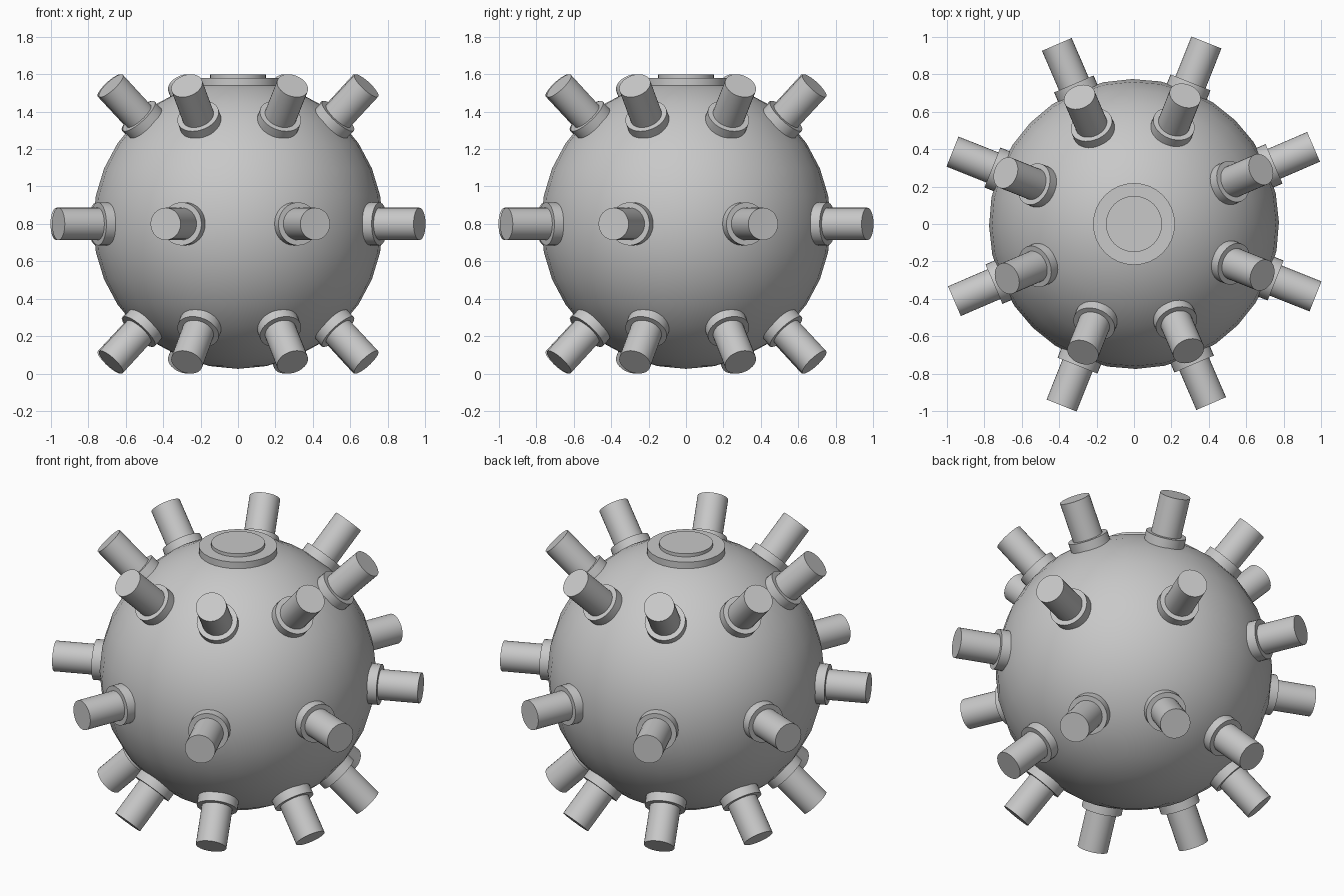
import bpy
import math
from mathutils import Matrix, Vector

cube = bpy.data.objects.get("Cube")
if cube:
    bpy.data.objects.remove(cube, do_unlink=True)

# Single painted metal colour
GREY = (0.58, 0.58, 0.58, 1.0)
metal = bpy.data.materials.new("grey_metal")
metal.use_nodes = True
metal.diffuse_color = GREY
metal.node_tree.nodes["Principled BSDF"].inputs["Base Color"].default_value = GREY

CENTRE = Vector((0, 0, 0.8))
RADIUS = 0.775
TWIST = math.radians(0.75)


def finish(name):
    ob = bpy.context.object
    ob.name = ob.data.name = name
    ob.data.materials.append(metal)
    bpy.ops.object.shade_smooth_by_angle(angle=math.radians(35))
    return ob


def radial_cylinder(name, direction, radius, inner, outer):
    """Cylinder along a ray from the centre, between two distances."""
    bpy.ops.mesh.primitive_cylinder_add(
        vertices=32, radius=radius, depth=outer - inner,
        location=CENTRE + direction * (inner + outer) / 2,
        rotation=direction.to_track_quat('Z', 'Y').to_euler())
    return finish(name)


# Round body
bpy.ops.mesh.primitive_uv_sphere_add(
    segments=32, ring_count=16, radius=RADIUS, location=CENTRE,
    rotation=(0, 0, TWIST))
finish("body")

# Stepped hatch on top
up = Vector((0, 0, 1))
radial_cylinder("hatch_base", up, 0.219, 0.70, 0.78)
radial_cylinder("hatch_lid", up, 0.15, 0.74, 0.80)

# Three rings of eight prongs, each with a collar
for ring, elevation in (("lower", -45), ("middle", 0), ("upper", 45)):
    for i in range(8):
        angle = TWIST + math.radians(22.5 + 45 * i)
        e = math.radians(elevation)
        ray = Vector((math.cos(e) * math.cos(angle),
                      math.cos(e) * math.sin(angle), math.sin(e)))
        radial_cylinder(f"{ring}_collar_{i + 1}", ray, 0.115, 0.70, 0.815)
        radial_cylinder(f"{ring}_prong_{i + 1}", ray, 0.0865, 0.72, 1.045)
